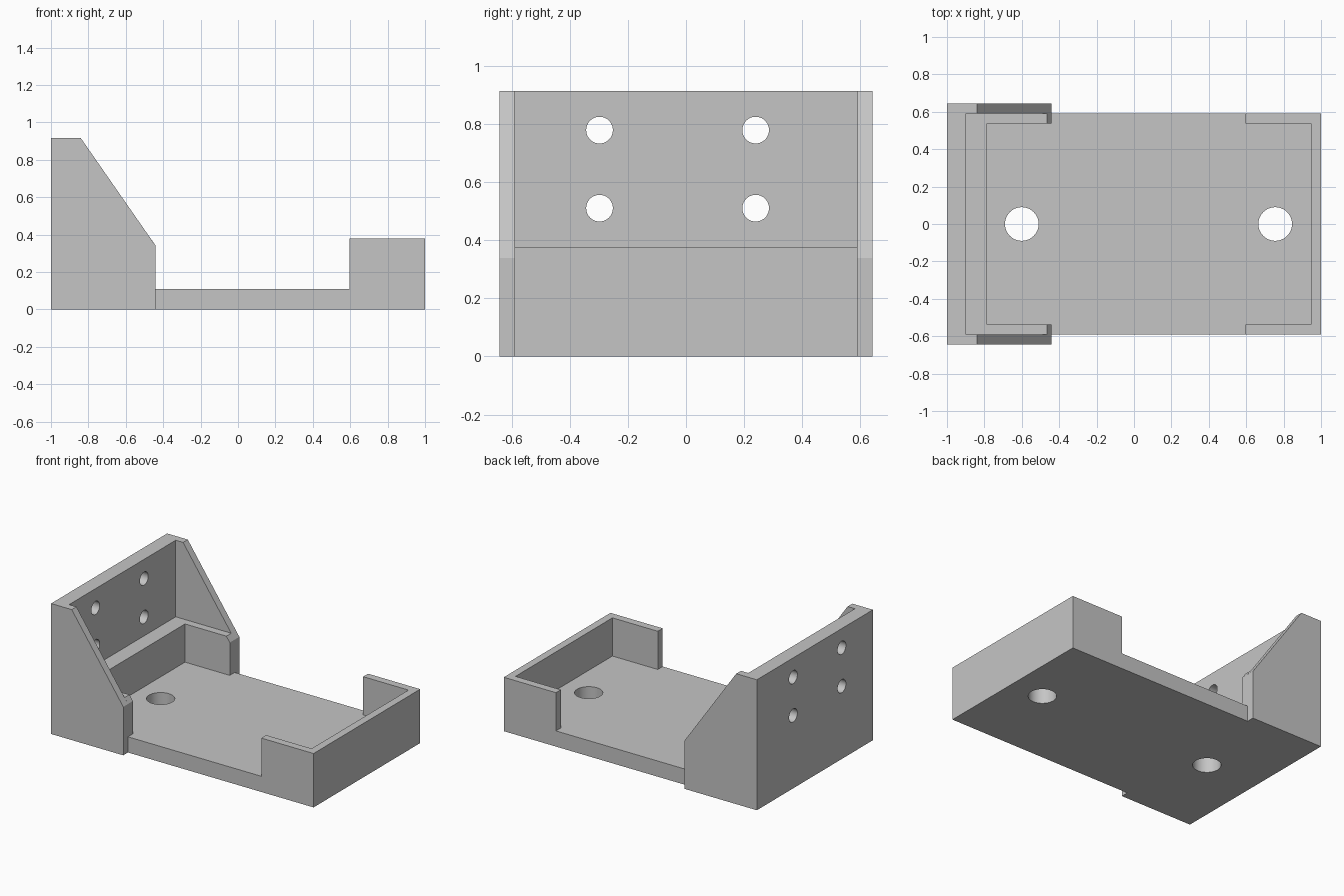
import bpy, bmesh
from mathutils import Vector, Matrix

cube = bpy.data.objects.get("Cube")
if cube:
    bpy.data.objects.remove(cube, do_unlink=True)

grey = bpy.data.materials.new("plain grey")
grey.use_nodes = True
grey.diffuse_color = (0.56, 0.56, 0.56, 1)
grey.node_tree.nodes["Principled BSDF"].inputs["Base Color"].default_value = grey.diffuse_color


def make_object(name, bm):
    bmesh.ops.recalc_face_normals(bm, faces=bm.faces)
    mesh = bpy.data.meshes.new(name)
    bm.to_mesh(mesh)
    bm.free()
    mesh.materials.append(grey)
    obj = bpy.data.objects.new(name, mesh)
    bpy.context.collection.objects.link(obj)
    return obj


def box(name, x, y, z):
    bm = bmesh.new()
    bmesh.ops.create_cube(bm, size=1)
    for v in bm.verts:
        v.co = Vector([r[0] if c < 0 else r[1] for c, r in zip(v.co, (x, y, z))])
    return make_object(name, bm)


def side_plate(name, outline, y):
    """Extrude an x-z outline between two y values."""
    bm = bmesh.new()
    face = bm.faces.new([bm.verts.new((px, y[0], pz)) for px, pz in outline])
    extruded = bmesh.ops.extrude_face_region(bm, geom=[face])["geom"]
    moved = [g for g in extruded if isinstance(g, bmesh.types.BMVert)]
    bmesh.ops.translate(bm, verts=moved, vec=(0, y[1] - y[0], 0))
    return make_object(name, bm)


def drill(name, centre, radius, axis):
    bm = bmesh.new()
    turn = Matrix.Rotation(1.570796, 4, "Y") if axis == "X" else Matrix()
    bmesh.ops.create_cone(bm, cap_ends=True, segments=40, radius1=radius,
                          radius2=radius, depth=0.4,
                          matrix=Matrix.Translation(centre) @ turn)
    obj = make_object(name, bm)
    obj.hide_render = True
    return obj


def combine(body, other, operation):
    mod = body.modifiers.new(operation.lower(), "BOOLEAN")
    mod.operation = operation
    mod.solver = "EXACT"
    mod.object = other
    bpy.context.view_layer.objects.active = body
    bpy.ops.object.modifier_apply(modifier=mod.name)
    bpy.data.objects.remove(other, do_unlink=True)


WIDE, MID, INNER = 0.643, 0.591, 0.537   # half widths
LIP, FLOOR, TOP = 0.378, 0.11, 0.915     # heights

# Tray floor, back plate and the two end lips
bracket = box("mounting_bracket", (-0.95, 1), (-MID, MID), (0, FLOOR))
parts = [
    box("back_plate", (-1, -0.897), (-WIDE, WIDE), (0, TOP)),
    box("rear_lip", (-0.95, -0.787), (-MID, MID), (0.05, LIP)),
    box("front_lip", (0.947, 1), (-MID, MID), (0.05, LIP)),
]

# Sloped gussets and the short lip returns on both sides
gusset = [(-1, 0), (-0.44, 0), (-0.44, 0.34), (-0.84, TOP), (-1, TOP)]
rear_return = [(-0.95, 0.05), (-0.44, 0.05), (-0.44, 0.34), (-0.466, LIP), (-0.95, LIP)]
for side, s in (("left", 1), ("right", -1)):
    parts.append(side_plate("gusset_" + side, gusset, (s * MID, s * WIDE)))
    parts.append(side_plate("rear_return_" + side, rear_return, (s * INNER, s * MID)))
    parts.append(box("front_return_" + side, (0.595, 1),
                     sorted((s * INNER, s * MID)), (0.05, LIP)))
for part in parts:
    combine(bracket, part, "UNION")

# Screw holes through the floor and the back plate
for x in (-0.6, 0.755):
    combine(bracket, drill("floor_hole", (x, 0, 0), 0.09, "Z"), "DIFFERENCE")
for y in (-0.298, 0.24):
    for z in (0.511, 0.78):
        combine(bracket, drill("plate_hole", (-0.95, y, z), 0.046, "X"), "DIFFERENCE")

bpy.ops.object.select_all(action="DESELECT")
bracket.select_set(True)
bpy.context.view_layer.objects.active = bracket
bpy.ops.object.shade_smooth_by_angle(angle=0.5)
